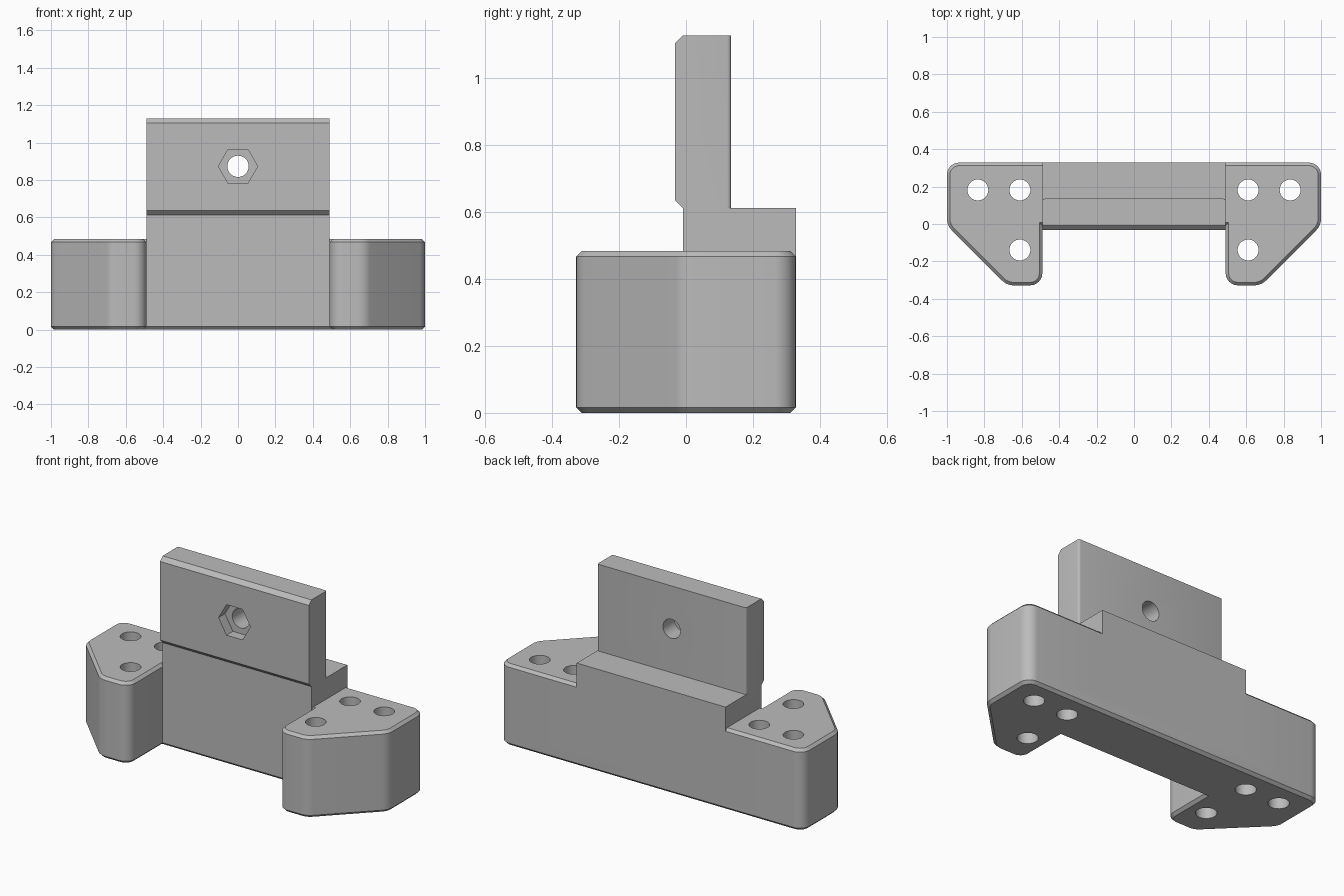
import bpy, bmesh, math
from mathutils import Vector, Matrix

cube = bpy.data.objects.get("Cube")
if cube:
    bpy.data.objects.remove(cube, do_unlink=True)

grey = bpy.data.materials.new("plain grey")
grey.use_nodes = True
COLOUR = (0.5, 0.5, 0.5, 1)
grey.diffuse_color = COLOUR
grey.node_tree.nodes["Principled BSDF"].inputs["Base Color"].default_value = COLOUR

HALF = 0.49         # half width of the middle block
BACK = 0.328
FRONT = -0.009
WING_TOP = 0.484
STEP = 0.612
TOP = 1.128
CHAMFER = 0.016
FILLET = 0.065


def rounded(corners, steps=8):
    """Outline from (x, y, radius) corners, with an arc at each rounded one."""
    out = []
    for i, (x, y, r) in enumerate(corners):
        p = Vector((x, y))
        if r == 0:
            out.append(p)
            continue
        a = (Vector(corners[i - 1][:2]) - p).normalized()
        b = (Vector(corners[(i + 1) % len(corners)][:2]) - p).normalized()
        half = a.angle(b) / 2
        centre = p + (a + b).normalized() * r / math.sin(half)
        start = p + a * r / math.tan(half) - centre
        end = p + b * r / math.tan(half) - centre
        sweep = math.atan2(start.x * end.y - start.y * end.x, start.dot(end))
        for k in range(steps + 1):
            out.append(centre + Matrix.Rotation(sweep * k / steps, 2) @ start)
    return out


def prism(name, points, extrude, bevel_rule=None, offset=0, segments=1):
    """Extrude a closed 3D outline and bevel the edges chosen by a rule."""
    bm = bmesh.new()
    face = bm.faces.new([bm.verts.new(p) for p in points])
    moved = bmesh.ops.extrude_face_region(bm, geom=[face], use_keep_orig=True)
    verts = [g for g in moved["geom"] if isinstance(g, bmesh.types.BMVert)]
    bmesh.ops.translate(bm, verts=verts, vec=extrude)
    bmesh.ops.recalc_face_normals(bm, faces=bm.faces)
    if bevel_rule:
        edges = [e for e in bm.edges if bevel_rule(*(v.co for v in e.verts))]
        bmesh.ops.bevel(bm, geom=edges, offset=offset, segments=segments,
                        profile=0.5, affect='EDGES')
    mesh = bpy.data.meshes.new(name)
    bm.to_mesh(mesh)
    bm.free()
    mesh.materials.append(grey)
    obj = bpy.data.objects.new(name, mesh)
    bpy.context.collection.objects.link(obj)
    return obj


def combine(target, tool, operation):
    """Apply a boolean, then drop the tool object."""
    tool.hide_render = True
    mod = target.modifiers.new(operation.lower(), 'BOOLEAN')
    mod.operation = operation
    mod.solver = 'EXACT'
    mod.object = tool
    bpy.context.view_layer.objects.active = target
    bpy.ops.object.modifier_apply(modifier=mod.name)
    bpy.data.objects.remove(tool, do_unlink=True)


def circle(radius, sides):
    return [(radius * math.cos(math.tau * k / sides),
             radius * math.sin(math.tau * k / sides)) for k in range(sides)]


# Base with two wings: rounded outline, chamfered top and bottom rims
right_half = [(HALF, FRONT, 0), (HALF, -BACK, FILLET), (0.68, -BACK, 0.09),
              (1, -0.008, 0.09), (1, BACK, FILLET)]
outline = right_half + [(-x, y, r) for x, y, r in reversed(right_half)]
bracket = prism("mounting_bracket", [(p.x, p.y, 0) for p in rounded(outline)],
                (0, 0, WING_TOP), lambda a, b: abs(a.z - b.z) < 1e-4, CHAMFER)

# Raised middle block
block = [(FRONT, 0.1), (BACK, 0.1), (BACK, STEP), (FRONT, STEP)]
combine(bracket, prism("middle_block", [(-HALF, y, z) for y, z in block],
                       (2 * HALF, 0, 0)), 'UNION')

# Upright plate: chamfered front lips, softened rear corners
PLATE_FRONT, PLATE_BACK, LIP = -0.033, 0.135, 0.024
plate = [(FRONT, 0.5), (PLATE_BACK, 0.5), (PLATE_BACK, TOP), (FRONT, TOP),
         (PLATE_FRONT, TOP - LIP), (PLATE_FRONT, STEP + LIP), (FRONT, STEP)]
combine(bracket, prism("upright_plate", [(-HALF, y, z) for y, z in plate],
                       (2 * HALF, 0, 0),
                       lambda a, b: min(a.y, b.y) > PLATE_BACK - 1e-4
                       and abs(a.x - b.x) < 1e-4, 0.012, 4), 'UNION')

# Vertical bolt holes, three in each wing
for side in (-1, 1):
    for x, y in ((0.61, 0.182), (0.835, 0.182), (0.61, -0.139)):
        ring = [(side * x + u, y + v, -0.1) for u, v in circle(0.056, 32)]
        combine(bracket, prism("bolt_hole", ring, (0, 0, 0.8)), 'DIFFERENCE')

# Bolt hole through the plate with a hexagonal nut pocket in front
for name, radius, sides, depth in (("plate_hole", 0.057, 32, 0.5),
                                   ("nut_pocket", 0.105, 6, 0.06)):
    start = PLATE_FRONT - 0.1
    ring = [(u, start, 0.873 + v) for u, v in circle(radius, sides)]
    combine(bracket, prism(name, ring, (0, depth + 0.1, 0)), 'DIFFERENCE')

# Smooth the fillets and bores, keep the other edges sharp
bpy.ops.object.select_all(action='DESELECT')
bracket.select_set(True)
bpy.context.view_layer.objects.active = bracket
bpy.ops.object.shade_smooth_by_angle(angle=math.radians(30))
